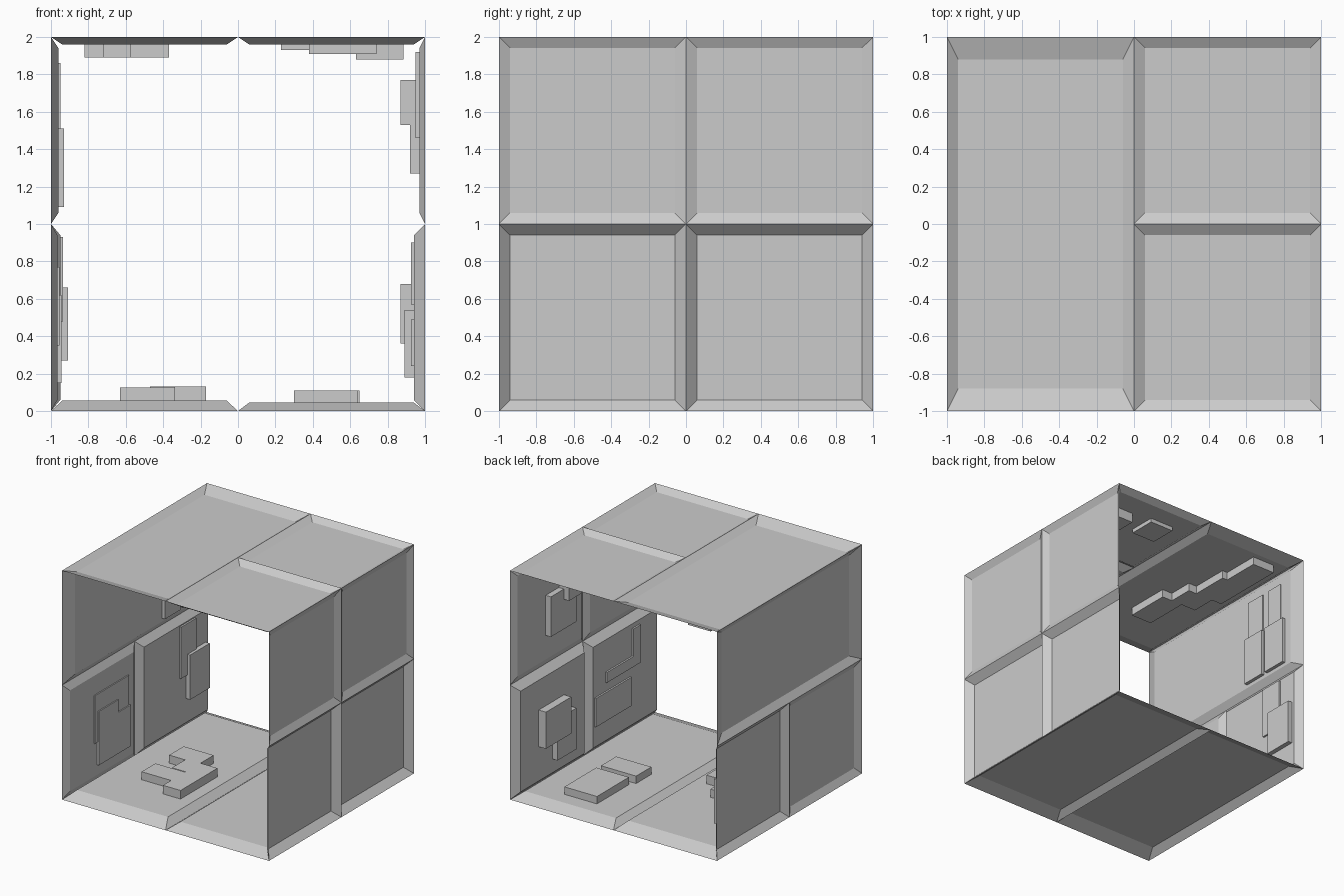
import bpy
import bmesh

cube = bpy.data.objects.get("Cube")
if cube:
    bpy.data.objects.remove(cube, do_unlink=True)

grey = bpy.data.materials.new("plain_grey")
grey.use_nodes = True
grey.diffuse_color = (0.6, 0.6, 0.6, 1)
grey.node_tree.nodes["Principled BSDF"].inputs["Base Color"].default_value = (0.6, 0.6, 0.6, 1)

# Each wall maps (along, across, height inward) to space; flip keeps faces inward
WALLS = {
    "floor": (lambda a, b, h: (a, b, h), False),
    "ceiling": (lambda a, b, h: (a, b, 2 - h), True),
    "left_wall": (lambda a, b, h: (1 - h, a, b), True),
    "right_wall": (lambda a, b, h: (h - 1, a, b), False),
}


def add_tray(bm, wall, rect, low, high, bevel):
    """Open-backed raised block; bevel is the fraction its top is inset."""
    place, flip = WALLS[wall]
    a0, a1, b0, b1 = rect
    da, db = (a1 - a0) * bevel, (b1 - b0) * bevel
    base = [(a0, b0), (a1, b0), (a1, b1), (a0, b1)]
    top = [(a0 + da, b0 + db), (a1 - da, b0 + db), (a1 - da, b1 - db), (a0 + da, b1 - db)]
    lower = [bm.verts.new(place(a, b, low)) for a, b in base]
    upper = [bm.verts.new(place(a, b, high)) for a, b in top]
    faces = [bm.faces.new(upper)]
    for i in range(4):
        j = (i + 1) % 4
        faces.append(bm.faces.new((lower[i], lower[j], upper[j], upper[i])))
    if flip:
        bmesh.ops.reverse_faces(bm, faces=faces)


def finish(bm, name):
    mesh = bpy.data.meshes.new(name)
    bm.to_mesh(mesh)
    bm.free()
    mesh.materials.append(grey)
    bpy.context.collection.objects.link(bpy.data.objects.new(name, mesh))


def panel(wall, name, rect, depth, blocks):
    """Bevelled wall panel with blocks given as (a0, a1, b0, b1, height)."""
    bm = bmesh.new()
    add_tray(bm, wall, rect, 0, depth, 0.06)
    finish(bm, f"{wall}_{name}_panel")
    bm = bmesh.new()
    for *block, height in blocks:
        add_tray(bm, wall, block, depth, height, 0)
    finish(bm, f"{wall}_{name}_blocks")


# Floor
panel("floor", "right", (-1, 0, -1, 1), 0.055, [
    (-.63, -.34, -.05, .15, .125),
    (-.63, -.34, -.43, -.24, .125),
    (-.47, -.34, -.24, -.04, .13),
    (-.34, -.17, -.55, -.04, .13)])
panel("floor", "left", (0, 1, -1, 1), 0.045, [
    (.3, .64, .05, .26, .11),
    (.335, .65, .31, .75, .11)])

# Ceiling
panel("ceiling", "right", (-1, 0, -1, 1), 0.04, [
    (-.575, -.37, -.47, -.07, .11),
    (-.72, -.47, -.07, .15, .11),
    (-.82, -.55, .15, .49, .11),
    (-.82, -.6, .49, .83, .11)])
panel("ceiling", "left_front", (0, 1, -1, 0), 0.04, [
    (.38, .74, -.65, -.3, .09)])
panel("ceiling", "left_back", (0, 1, 0, 1), 0.035, [
    (.23, .46, .53, .77, .07),
    (.63, .885, .45, .73, .12)])

# Left wall
panel("left_wall", "lower_front", (-1, 0, 0, 1), 0.06, [
    (-.7, -.6, .57, .9, .075),
    (-.6, -.23, .57, .66, .075),
    (-.57, -.08, .24, .49, .075)])
panel("left_wall", "lower_back", (0, 1, 0, 1), 0.06, [
    (.34, .69, .36, .68, .13),
    (.24, .5, .18, .54, .11)])
panel("left_wall", "upper_front", (-1, 0, 1, 2), 0.03, [
    (-.65, -.35, 1.46, 1.92, .05)])
panel("left_wall", "upper_back", (0, 1, 1, 2), 0.03, [
    (.2, .55, 1.27, 1.62, .08),
    (.2, .37, 1.53, 1.77, .13)])

# Right wall
panel("right_wall", "lower_front", (-1, 0, 0, 1), 0.035, [
    (-.61, -.14, .35, .77, .045),
    (-.57, -.3, .15, .62, .055),
    (-.3, -.13, .15, .51, .055)])
panel("right_wall", "lower_back", (0, 1, 0, 1), 0.05, [
    (.55, .76, .48, .93, .065),
    (.64, .91, .27, .66, .09)])
panel("right_wall", "upper", (-1, 1, 1, 2), 0.04, [
    (.34, .53, 1.2, 1.86, .05),
    (.6, .76, 1.2, 1.86, .05),
    (.32, .54, 1.09, 1.51, .07),
    (.58, .81, 1.09, 1.51, .07)])
